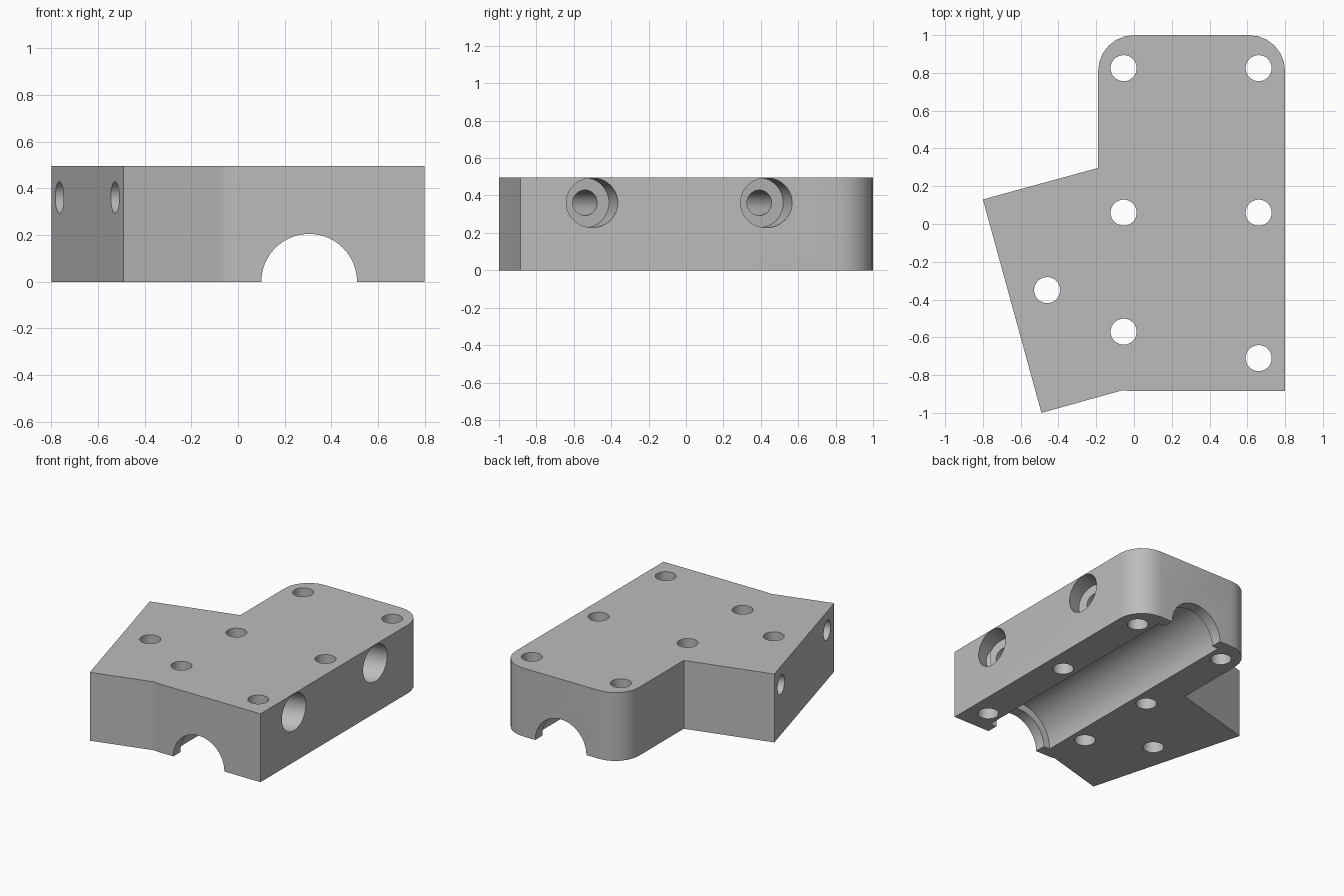
import bpy, bmesh
from math import sin, cos, pi, radians
from mathutils import Vector

cube = bpy.data.objects.get("Cube")
if cube:
    bpy.data.objects.remove(cube, do_unlink=True)

HEIGHT = 0.496
GROOVE_X = 0.305

# Single plain grey material
grey = bpy.data.materials.new("plain grey")
grey.use_nodes = True
tone = (0.5, 0.5, 0.5, 1)
grey.diffuse_color = tone
grey.node_tree.nodes["Principled BSDF"].inputs["Base Color"].default_value = tone


def corner(cx, cy, r, start, steps=6):
    """Points of a quarter-round corner."""
    return [(cx + r * cos(start + pi / 2 * i / steps),
             cy + r * sin(start + pi / 2 * i / steps)) for i in range(steps + 1)]


# Block: outline with an angled wing, extruded upward
R = 0.19
outline = [(-0.49, -1), (-0.075, -0.884), (-0.055, -0.88), (-0.02, -0.885), (0.8, -0.885)]
outline += corner(0.8 - R, 1 - R, R, 0)
outline += corner(-0.19 + R, 1 - R, R, pi / 2)
outline += [(-0.19, 0.297), (-0.8, 0.13)]

bm = bmesh.new()
base = bm.faces.new([bm.verts.new((x, y, 0)) for x, y in outline])
top = bmesh.ops.extrude_face_region(bm, geom=[base])["geom"]
bmesh.ops.translate(bm, vec=(0, 0, HEIGHT),
                    verts=[v for v in top if isinstance(v, bmesh.types.BMVert)])
bmesh.ops.recalc_face_normals(bm, faces=bm.faces)
mesh = bpy.data.meshes.new("mounting_block")
bm.to_mesh(mesh)
bm.free()
mesh.materials.append(grey)
block = bpy.data.objects.new("mounting_block", mesh)
bpy.context.collection.objects.link(block)
bpy.context.view_layer.objects.active = block


def drill(start, end, radius, sides=48):
    """Subtract a cylinder running between two points."""
    a, b = Vector(start), Vector(end)
    bpy.ops.mesh.primitive_cylinder_add(vertices=sides, radius=radius,
                                        depth=(b - a).length, location=(a + b) / 2)
    cutter = bpy.context.object
    cutter.rotation_euler = (b - a).to_track_quat('Z', 'Y').to_euler()
    cutter.data.materials.append(grey)
    cutter.hide_render = True
    bpy.context.view_layer.objects.active = block
    mod = block.modifiers.new("drill", 'BOOLEAN')
    mod.operation = 'DIFFERENCE'
    mod.solver = 'EXACT'
    mod.object = cutter
    bpy.ops.object.modifier_apply(modifier=mod.name)
    bpy.data.objects.remove(cutter, do_unlink=True)


# Half-round channel underneath, wider between the two end lips
drill((GROOVE_X, -1.2, 0), (GROOVE_X, 1.2, 0), 0.205, 64)
drill((GROOVE_X, -0.805, 0), (GROOVE_X, 0.92, 0), 0.255, 64)

# Vertical bolt holes
for x, y in [(-0.055, 0.825), (0.66, 0.825), (-0.055, 0.06), (0.66, 0.06),
             (-0.46, -0.35), (-0.055, -0.57), (0.66, -0.71)]:
    drill((x, y, -0.2), (x, y, HEIGHT + 0.2), 0.069, 32)

# Angled cross bores, square to the wing, counterbored on the long side
axis = Vector((-cos(radians(15.3)), -sin(radians(15.3)), 0))
for y in (-0.502, 0.43):
    mouth = Vector((0.8, y, 0.361))
    drill(mouth - axis * 0.3, mouth + axis * 2, 0.068, 32)
    drill(mouth - axis * 0.3, mouth + axis * 0.145, 0.133)

# Smooth curved walls, crisp edges
bpy.ops.object.select_all(action='DESELECT')
block.select_set(True)
bpy.ops.object.shade_smooth_by_angle(angle=radians(30))
